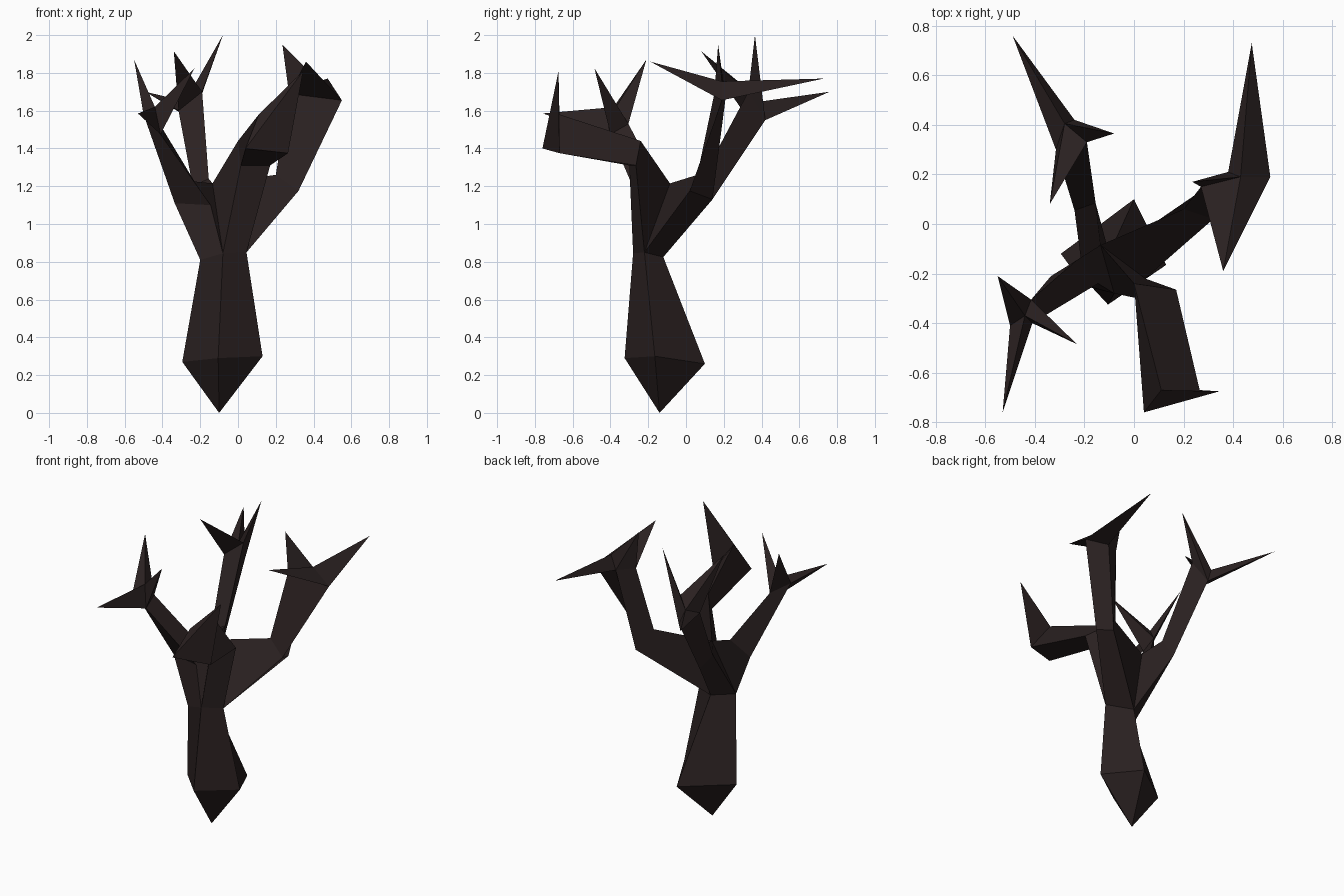
import bpy
import bmesh
from mathutils import Vector

# Remove the default cube only
default_cube = bpy.data.objects.get("Cube")
if default_cube:
    bpy.data.objects.remove(default_cube, do_unlink=True)

# Single bark colour
bark = bpy.data.materials.new("dark_bark")
bark.use_nodes = True
bark_colour = (0.024, 0.0155, 0.0155, 1)
bark.diffuse_color = bark_colour
shader = next(n for n in bark.node_tree.nodes if n.type == 'BSDF_PRINCIPLED')
shader.inputs["Base Color"].default_value = bark_colour
shader.inputs["Roughness"].default_value = 0.9


def add_ring(bm, points):
    return [bm.verts.new(Vector(p)) for p in points]


def bridge(bm, lower, upper):
    """Join two rings of equal size with a band of faces."""
    count = len(lower)
    for i in range(count):
        j = (i + 1) % count
        bm.faces.new((lower[i], lower[j], upper[j], upper[i]))


def fan(bm, ring, tip):
    """Close a ring to a point."""
    for i, vert in enumerate(ring):
        bm.faces.new((vert, ring[(i + 1) % len(ring)], tip))


def finish(bm, name, open_ring):
    """Cap the open end to orient the shell, drop the cap, make the object."""
    cap = bm.faces.new(open_ring)
    bmesh.ops.recalc_face_normals(bm, faces=bm.faces)
    bm.faces.remove(cap)
    mesh = bpy.data.meshes.new(name)
    bm.to_mesh(mesh)
    bm.free()
    mesh.materials.append(bark)
    obj = bpy.data.objects.new(name, mesh)
    bpy.context.collection.objects.link(obj)
    return obj


def branch(name, base, elbow, end, tips, crotch=None):
    """Three-sided limb with one elbow; its end splits into a spike per edge
    around a crotch point, or runs out into one single spike."""
    bm = bmesh.new()
    rings = [add_ring(bm, ring) for ring in (base, elbow, end)]
    bridge(bm, rings[0], rings[1])
    bridge(bm, rings[1], rings[2])
    last = rings[2]
    points = add_ring(bm, tips)
    if crotch is None:
        fan(bm, last, points[0])
    else:
        middle = bm.verts.new(crotch)
        for i, tip in enumerate(points):
            fan(bm, (last[i], last[(i + 1) % len(last)], middle), tip)
    return finish(bm, name, rings[0])


# Corners of the trunk top, and the point where all limbs meet
front = (-0.08, -0.28, 0.845)
right = (0.045, -0.22, 0.85)
back = (-0.10, -0.12, 0.825)
left = (-0.20, -0.25, 0.81)
hub = (-0.135, -0.085, 1.215)

# Trunk: pointed root, widest low down, narrowing to the fork
bm = bmesh.new()
root = bm.verts.new((-0.10, -0.14, 0))
bulge = add_ring(bm, [(-0.105, -0.325, 0.29), (0.13, -0.165, 0.30),
                      (0, 0.10, 0.26), (-0.295, -0.12, 0.27)])
neck = add_ring(bm, [front, right, back, left])
fan(bm, bulge, root)
bridge(bm, bulge, neck)
finish(bm, "trunk", neck)

# Front limb: level forearm ending in one upright spike
branch("front_branch", (front, right, hub),
       [(0.015, -0.30, 1.31), (0.17, -0.265, 1.31), (0, -0.24, 1.44)],
       [(0.04, -0.76, 1.40), (0.265, -0.67, 1.375), (0.11, -0.67, 1.58)],
       [(0.345, -0.675, 1.81)])

# Back limb on the +x side, with a broad flat crown
branch("broad_branch", (hub, right, back),
       [(0.2, 0.06, 1.26), (0.32, 0.02, 1.175), (0.28, 0.14, 1.13)],
       [(0.27, 0.15, 1.69), (0.55, 0.19, 1.655), (0.38, 0.21, 1.67)],
       [(0.36, -0.19, 1.86), (0.475, 0.73, 1.77), (0.235, 0.17, 1.95)],
       (0.43, 0.19, 1.755))

# Back limb on the -x side, the tallest
branch("tall_branch", (back, hub, left),
       [(-0.2, 0.14, 1.13), (-0.155, 0.085, 1.24), (-0.24, 0.055, 1.2)],
       [(-0.24, 0.42, 1.55), (-0.19, 0.33, 1.70), (-0.315, 0.30, 1.60)],
       [(-0.08, 0.365, 2), (-0.34, 0.08, 1.915), (-0.49, 0.76, 1.70)],
       (-0.28, 0.405, 1.65))

# Front limb on the -x side
branch("side_branch", (left, hub, front),
       [(-0.335, -0.21, 1.11), (-0.23, -0.145, 1.225), (-0.145, -0.24, 1.10)],
       [(-0.50, -0.41, 1.58), (-0.415, -0.305, 1.53), (-0.41, -0.40, 1.475)],
       [(-0.55, -0.21, 1.87), (-0.23, -0.485, 1.825), (-0.53, -0.76, 1.585)],
       (-0.44, -0.37, 1.62))
